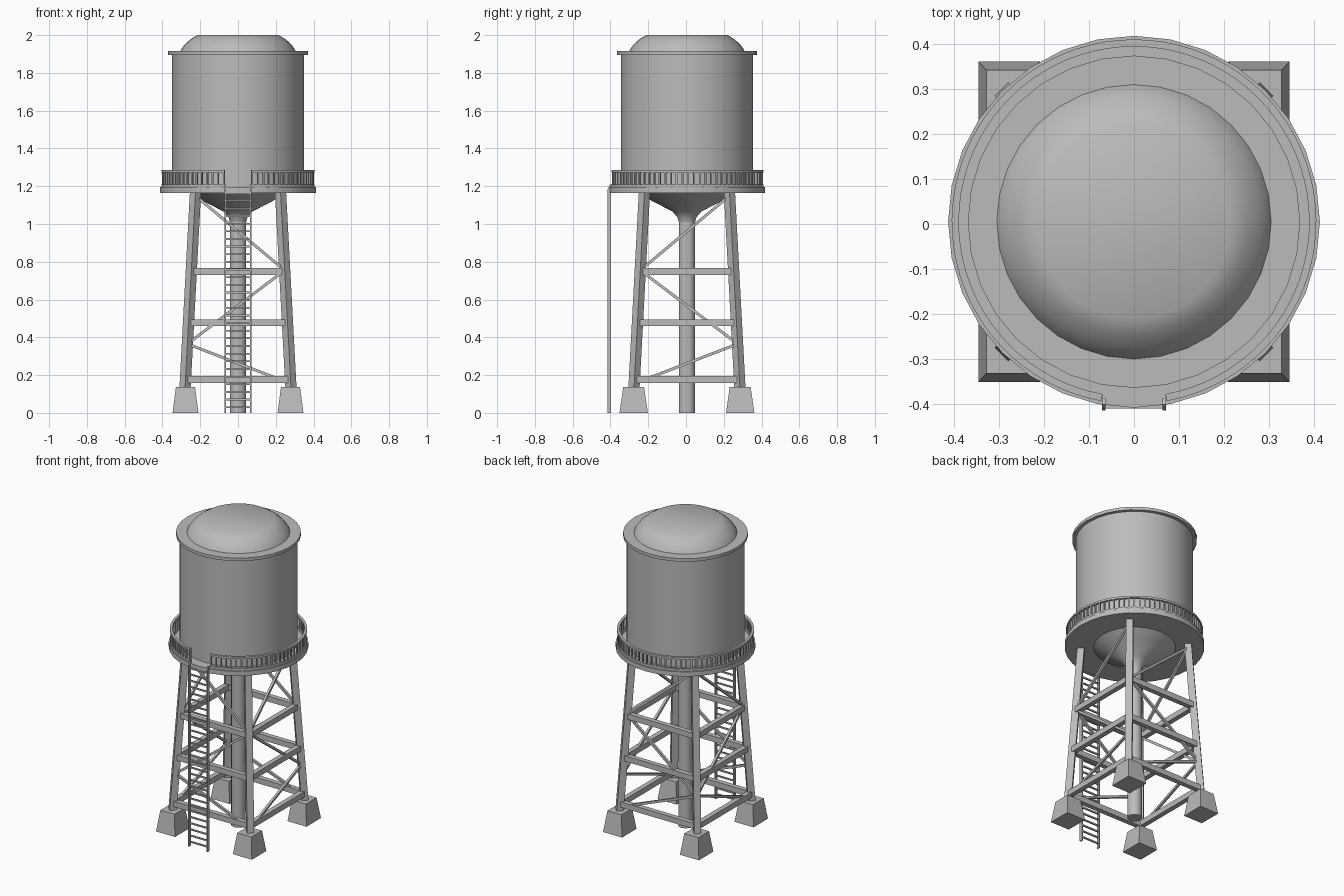
import bpy, bmesh, math
from mathutils import Vector, Matrix

if "Cube" in bpy.data.objects:
    bpy.data.objects.remove(bpy.data.objects["Cube"])

CY = 0.005          # tower axis offset in y
SIDES = 32

grey = bpy.data.materials.new("grey_steel")
grey.use_nodes = True
grey.diffuse_color = (0.5, 0.5, 0.5, 1)
grey.node_tree.nodes["Principled BSDF"].inputs["Base Color"].default_value = (0.5, 0.5, 0.5, 1)


def finish(name, bm, smooth=False):
    bmesh.ops.recalc_face_normals(bm, faces=bm.faces[:])
    mesh = bpy.data.meshes.new(name)
    bm.to_mesh(mesh)
    bm.free()
    mesh.materials.append(grey)
    obj = bpy.data.objects.new(name, mesh)
    bpy.context.collection.objects.link(obj)
    if smooth:
        bpy.ops.object.select_all(action="DESELECT")
        obj.select_set(True)
        bpy.context.view_layer.objects.active = obj
        bpy.ops.object.shade_smooth_by_angle(angle=math.radians(32))
    return obj


def lathe(name, profile):
    """Spin (radius, z) points about the tower axis and cap both ends."""
    bm = bmesh.new()
    rings = []
    for r, z in profile:
        rings.append([bm.verts.new((r * math.cos(a), CY + r * math.sin(a), z))
                      for a in (math.tau * i / SIDES for i in range(SIDES))])
    for low, high in zip(rings, rings[1:]):
        for i in range(SIDES):
            j = (i + 1) % SIDES
            bm.faces.new((low[i], low[j], high[j], high[i]))
    bm.faces.new(rings[0])
    bm.faces.new(rings[-1])
    return finish(name, bm, True)


def beam(bm, a, b, width, depth, side):
    """Box from a to b; width runs along side, depth across it."""
    a, b = Vector(a), Vector(b)
    along = (b - a).normalized()
    across = along.cross(Vector(side)).normalized()
    side = across.cross(along)
    rot = Matrix((side, across, along)).transposed().to_4x4()
    size = Matrix.Diagonal((width, depth, (b - a).length, 1))
    bmesh.ops.create_cube(bm, size=1, matrix=Matrix.Translation((a + b) / 2) @ rot @ size)


def leg_offset(z):
    return 0.28 - 0.055 * (z - 0.14) / 1.03


# Tank, rim and domed roof
lathe("tank", [(0.349, 1.18), (0.349, 1.9)])
lathe("tank_rim", [(0.37, 1.895), (0.37, 1.915)])
lathe("roof_dome", [(0.308, 1.91), (0.3, 1.926), (0.283, 1.95), (0.252, 1.978), (0.215, 2.0)])

# Tank bottom funnel and standpipe
lathe("funnel", [(0.043, 1.01), (0.05, 1.035), (0.075, 1.065), (0.19, 1.125), (0.25, 1.17)])
lathe("standpipe", [(0.043, 0), (0.043, 1.03)])

# Walkway
lathe("walkway", [(0.414, 1.165), (0.414, 1.195)])

# Railing hoops with a gap at the ladder
START = -math.pi / 2 + 0.18
SWEEP = math.tau - 0.36
STEPS = 76
for name, z0, z1 in (("railing_top", 1.272, 1.285), ("railing_bottom", 1.195, 1.21)):
    bm = bmesh.new()
    previous = None
    for i in range(STEPS + 1):
        a = START + SWEEP * i / STEPS
        ring = [bm.verts.new((r * math.cos(a), CY + r * math.sin(a), z))
                for r, z in ((0.39, z0), (0.406, z0), (0.406, z1), (0.39, z1))]
        if previous:
            for k in range(4):
                n = (k + 1) % 4
                bm.faces.new((previous[k], previous[n], ring[n], ring[k]))
        if i in (0, STEPS):
            bm.faces.new(ring)
        previous = ring
    finish(name, bm, True)

# Railing posts
bm = bmesh.new()
for i in range(STEPS + 1):
    a = START + 0.01 + (SWEEP - 0.02) * i / STEPS
    x, y = 0.398 * math.cos(a), CY + 0.398 * math.sin(a)
    beam(bm, (x, y, 1.2), (x, y, 1.28), 0.009, 0.009, (math.cos(a), math.sin(a), 0))
finish("railing_posts", bm)

# Legs and concrete footings
for sx, sy, name in ((1, -1, "front_left"), (-1, -1, "front_right"),
                     (1, 1, "back_left"), (-1, 1, "back_right")):
    bm = bmesh.new()
    low, high = leg_offset(0.12), leg_offset(1.17)
    beam(bm, (sx * low, CY + sy * low, 0.12), (sx * high, CY + sy * high, 1.17),
         0.042, 0.042, (sx, sy, 0))
    finish(name + "_leg", bm)

    bm = bmesh.new()
    bmesh.ops.create_cube(bm, size=1, matrix=Matrix.Translation((sx * 0.278, CY + sy * 0.285 - sy * 0.003, 0.068))
                          @ Matrix.Diagonal((0.137, 0.15, 0.136, 1)))
    top = [v for v in bm.verts if v.co.z > 0.1]
    bmesh.ops.scale(bm, vec=(0.74, 0.74, 1), verts=top,
                    space=Matrix.Translation((-sx * 0.278, -CY - sy * 0.282, 0)))
    finish(name + "_footing", bm)

# Horizontal girts and zigzag braces on all four faces
bolts = [(-1, 1.15), (1, 0.755), (-1, 0.365), (1, 0.155)]


def face_point(face, t, z):
    """Point on a tower face, t from -1 to 1 between its two legs."""
    o = leg_offset(z)
    if face in ("front", "back"):
        return (t * o, CY + (-o if face == "front" else o), z)
    return (o if face == "left" else -o, CY - t * o, z)


for face, normal in (("front", (0, -1, 0)), ("back", (0, 1, 0)),
                     ("left", (1, 0, 0)), ("right", (-1, 0, 0))):
    bm = bmesh.new()
    for z in (0.177, 0.477, 0.748):
        beam(bm, face_point(face, -1, z), face_point(face, 1, z), 0.032, 0.036, normal)
    finish(face + "_girts", bm)
    bm = bmesh.new()
    for (t0, z0), (t1, z1) in zip(bolts, bolts[1:]):
        beam(bm, face_point(face, t0, z0), face_point(face, t1, z1), 0.015, 0.015, normal)
    finish(face + "_braces", bm)

# Ladder
bm = bmesh.new()
for s in (-1, 1):
    beam(bm, (s * 0.067, -0.406, 0), (s * 0.067, -0.406, 1.185), 0.008, 0.019, (1, 0, 0))
    beam(bm, (s * 0.067, -0.408, 1.18), (s * 0.067, -0.395, 1.208), 0.008, 0.016, (1, 0, 0))
finish("ladder_rails", bm)
bm = bmesh.new()
for i in range(29):
    z = 0.03 + i * 0.0405
    beam(bm, (-0.067, -0.406, z), (0.067, -0.406, z), 0.009, 0.009, (0, 0, 1))
finish("ladder_rungs", bm)
